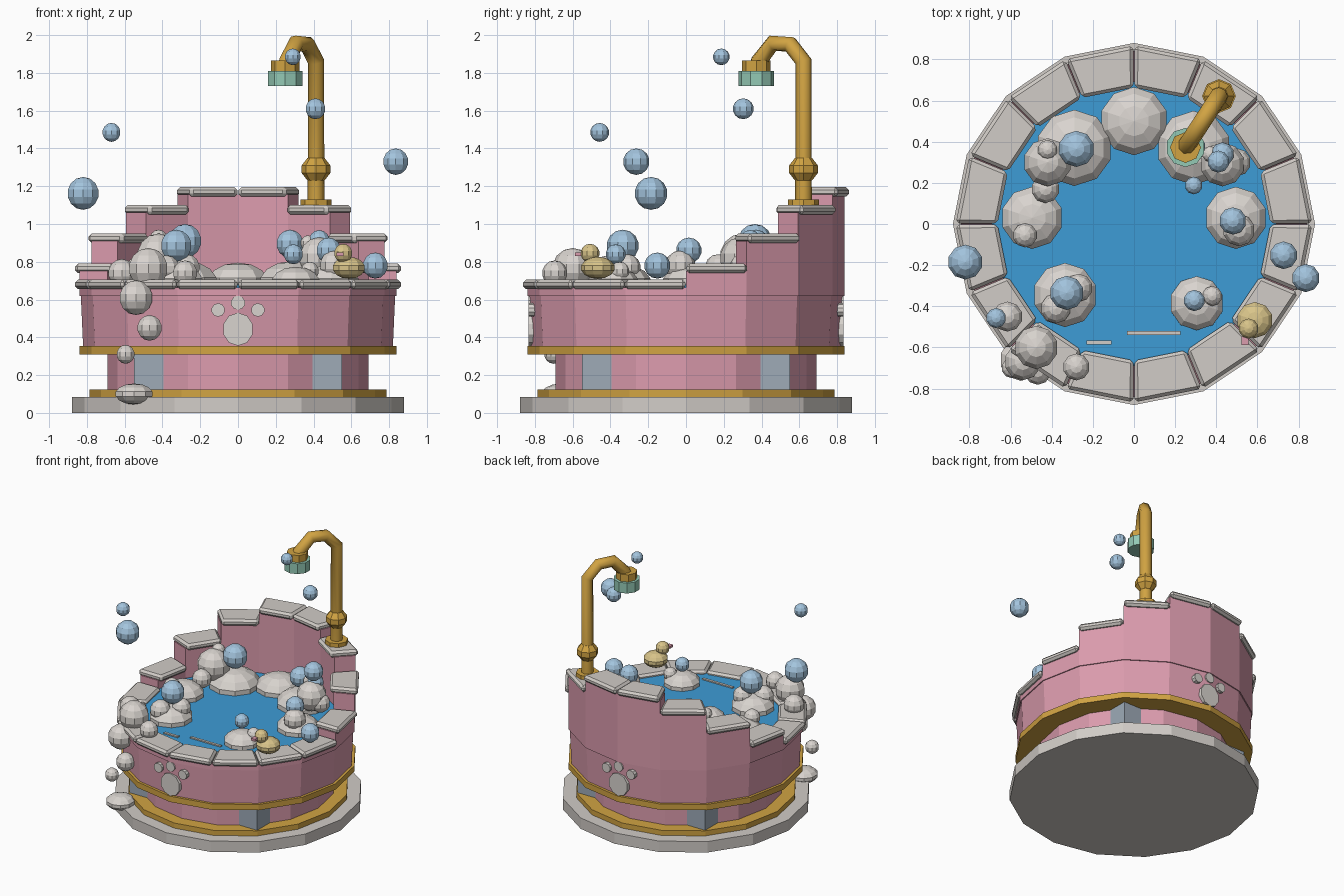
import bpy, bmesh, math
from mathutils import Matrix, Vector

if "Cube" in bpy.data.objects:
    bpy.data.objects.remove(bpy.data.objects["Cube"])


def material(name, srgb):
    lin = [c / 12.92 if c < 0.04 else ((c + 0.055) / 1.055) ** 2.4 for c in srgb] + [1]
    m = bpy.data.materials.new(name)
    m.use_nodes = True
    m.diffuse_color = lin
    m.node_tree.nodes["Principled BSDF"].inputs["Base Color"].default_value = lin
    return m


PINK = material("pink", (0.86, 0.61, 0.68))
GOLD = material("gold", (0.82, 0.64, 0.26))
STONE = material("pale stone", (0.82, 0.80, 0.78))
FOAM = material("foam white", (0.85, 0.83, 0.81))
WATER = material("water blue", (0.24, 0.61, 0.84))
BUBBLE = material("bubble blue", (0.64, 0.77, 0.87))
TEAL = material("teal", (0.58, 0.79, 0.71))
YELLOW = material("soft yellow", (0.85, 0.77, 0.54))
SLATE = material("slate grey", (0.62, 0.67, 0.72))


def finish(bm, name, mat):
    bmesh.ops.recalc_face_normals(bm, faces=bm.faces)
    me = bpy.data.meshes.new(name)
    bm.to_mesh(me)
    bm.free()
    me.materials.append(mat)
    ob = bpy.data.objects.new(name, me)
    bpy.context.collection.objects.link(ob)
    return ob


def cylinder(name, mat, r0, r1, z0, z1, sides=16, at=(0, 0)):
    bm = bmesh.new()
    bmesh.ops.create_cone(bm, cap_ends=True, segments=sides, radius1=r0, radius2=r1,
                          depth=z1 - z0,
                          matrix=Matrix.Translation((*at, (z0 + z1) / 2)))
    return finish(bm, name, mat)


def ball(name, mat, x, y, z, r, squash=1.0):
    bm = bmesh.new()
    bmesh.ops.create_uvsphere(bm, u_segments=10, v_segments=7, radius=r)
    bmesh.ops.transform(bm, verts=bm.verts, matrix=Matrix.Translation((x, y, z))
                        @ Matrix.Diagonal((1, 1, squash, 1)))
    return finish(bm, name, mat)


def box(name, mat, center, size):
    bm = bmesh.new()
    bmesh.ops.create_cube(bm, size=1, matrix=Matrix.Translation(center)
                          @ Matrix.Diagonal((*size, 1)))
    return finish(bm, name, mat)


def ring_block(name, mat, r0, r1, a0, a1, z0, z1, bevel=0):
    """One straight-sided segment of the round wall."""
    bm = bmesh.new()
    plan = [(r0, a0), (r1, a0), (r1, a1), (r0, a1)]
    base = bm.faces.new([bm.verts.new((r * math.cos(a), r * math.sin(a), z0)) for r, a in plan])
    top = bmesh.ops.extrude_face_region(bm, geom=[base])["geom"]
    bmesh.ops.translate(bm, vec=(0, 0, z1 - z0),
                        verts=[v for v in top if isinstance(v, bmesh.types.BMVert)])
    if bevel:
        bmesh.ops.recalc_face_normals(bm, faces=bm.faces)
        bmesh.ops.bevel(bm, geom=bm.edges[:], offset=bevel, segments=1, affect='EDGES')
    return finish(bm, name, mat)


# Base, lower drum, gold bands and tub body
cylinder("base_slab", STONE, 0.88, 0.88, 0, 0.085)
cylinder("lower_gold_ring", GOLD, 0.785, 0.785, 0.085, 0.125)
cylinder("lower_drum", PINK, 0.69, 0.69, 0.12, 0.32)
cylinder("upper_gold_ring", GOLD, 0.84, 0.84, 0.31, 0.355)
cylinder("tub_body", PINK, 0.82, 0.832, 0.35, 0.62)
for sx in (-1, 1):
    for sy in (-1, 1):
        box("corner_leg", SLATE, (sx * 0.465, sy * 0.465, 0.215), (0.17, 0.17, 0.195))

# Stepped wall with a capstone on every segment
step_tops = [0.79, 0.95, 1.10, 1.195, 1.195, 1.10, 0.95, 0.79]
step = math.tau / 16
for i in range(16):
    top = step_tops[i] if i < 8 else 0.705
    a0, a1 = i * step, (i + 1) * step
    ring_block("wall_segment", PINK, 0.69, 0.84, a0, a1, 0.62, top - 0.04)
    ring_block("wall_cap", STONE, 0.663, 0.866, a0 + 0.003, a1 - 0.003,
               top - 0.05, top, 0.016)

# Water and its ripples
cylinder("water", WATER, 0.69, 0.69, 0.62, 0.68)
box("long_ripple", STONE, (0.095, -0.53, 0.686), (0.26, 0.02, 0.009))
box("short_ripple", STONE, (-0.17, -0.575, 0.686), (0.12, 0.02, 0.009))

# Paw prints on front and back
for side in (-1, 1):
    for x, z, r, tall in ((0, 0.443, 0.082, 1.07), (-0.105, 0.545, 0.036, 1),
                          (0, 0.583, 0.038, 1), (0.105, 0.545, 0.036, 1)):
        bm = bmesh.new()
        bmesh.ops.create_cone(bm, cap_ends=True, segments=10, radius1=r, radius2=r, depth=0.05)
        bmesh.ops.transform(bm, verts=bm.verts,
                            matrix=Matrix.Translation((x, side * 0.81, z))
                            @ Matrix.Diagonal((1, 1, tall, 1))
                            @ Matrix.Rotation(math.pi / 2, 4, 'X'))
        finish(bm, "paw_pad", FOAM)

# Shower pipe, fittings and head
foot, head = Vector((0.413, 0.622)), Vector((0.25, 0.372))
path = [(0, 1.10), (0, 1.86), (0.28, 1.95), (0.65, 1.957), (0.95, 1.86), (1, 1.82)]
curve = bpy.data.curves.new("shower_pipe", 'CURVE')
curve.dimensions = '3D'
curve.bevel_depth = 0.044
curve.bevel_resolution = 2
spline = curve.splines.new('POLY')
spline.points.add(len(path) - 1)
for p, (t, z) in zip(spline.points, path):
    p.co = (*foot.lerp(head, t), z, 1)
curve.materials.append(GOLD)
bpy.context.collection.objects.link(bpy.data.objects.new("shower_pipe", curve))
cylinder("pipe_flange", GOLD, 0.082, 0.082, 1.095, 1.13, 8, foot)
cylinder("collar_bottom", GOLD, 0.045, 0.076, 1.23, 1.27, 8, foot)
cylinder("collar_middle", GOLD, 0.076, 0.076, 1.27, 1.31, 8, foot)
cylinder("collar_top", GOLD, 0.076, 0.045, 1.31, 1.35, 8, foot)
cylinder("shower_neck", GOLD, 0.075, 0.075, 1.81, 1.865, 8, head)
cylinder("shower_head", TEAL, 0.095, 0.095, 1.73, 1.81, 10, head)

# Foam floating on the water
for x, y, r in ((0, 0.5, 0.17), (-0.29, 0.37, 0.19), (0.29, 0.37, 0.185), (-0.495, 0.03, 0.155),
                (0.495, 0.03, 0.155), (-0.335, -0.345, 0.16), (0.305, -0.385, 0.135)):
    ball("foam_mound", FOAM, x, y, 0.69, r, 0.62)

# Smaller suds heaped on the mounds
for x, y, z, r in ((-0.42, 0.3, 0.83, 0.12), (-0.42, 0.36, 0.92, 0.05), (-0.43, 0.17, 0.77, 0.07),
                   (0.43, 0.29, 0.82, 0.11), (0.37, 0.34, 0.90, 0.04), (0.50, 0.3, 0.78, 0.07),
                   (0.51, -0.03, 0.78, 0.08), (-0.53, -0.055, 0.77, 0.06),
                   (-0.38, -0.41, 0.76, 0.075), (-0.27, -0.31, 0.77, 0.07),
                   (0.38, -0.35, 0.75, 0.05)):
    ball("foam_puff", FOAM, x, y, z, r)

# Suds spilling over the front corner
for x, y, z, r in ((-0.475, -0.6, 0.765, 0.108), (-0.615, -0.45, 0.74, 0.075),
                   (-0.28, -0.695, 0.74, 0.067), (-0.54, -0.67, 0.61, 0.092),
                   (-0.468, -0.715, 0.45, 0.068), (-0.595, -0.7, 0.31, 0.05)):
    ball("foam_spill", FOAM, x, y, z, r)
ball("foam_puddle", FOAM, -0.55, -0.66, 0.10, 0.105, 0.53)

# Blue bubbles, resting and floating
for x, y, z, r in ((-0.82, -0.185, 1.162, 0.087), (-0.67, -0.457, 1.485, 0.05),
                   (0.835, -0.263, 1.33, 0.07), (0.41, 0.303, 1.61, 0.055),
                   (0.29, 0.187, 1.885, 0.044), (0.727, -0.152, 0.78, 0.069),
                   (0.275, 0.37, 0.895, 0.075), (0.43, 0.34, 0.91, 0.058),
                   (-0.28, 0.365, 0.91, 0.09), (-0.327, -0.335, 0.885, 0.085),
                   (0.48, 0.015, 0.86, 0.068), (0.293, -0.372, 0.84, 0.053)):
    ball("bubble", BUBBLE, x, y, z, r)

# Toy duck on the rim
ball("duck_body", YELLOW, 0.587, -0.467, 0.768, 0.09, 0.65)
ball("duck_head", YELLOW, 0.557, -0.508, 0.845, 0.05)
box("duck_beak", PINK, (0.54, -0.567, 0.84), (0.035, 0.04, 0.018))
